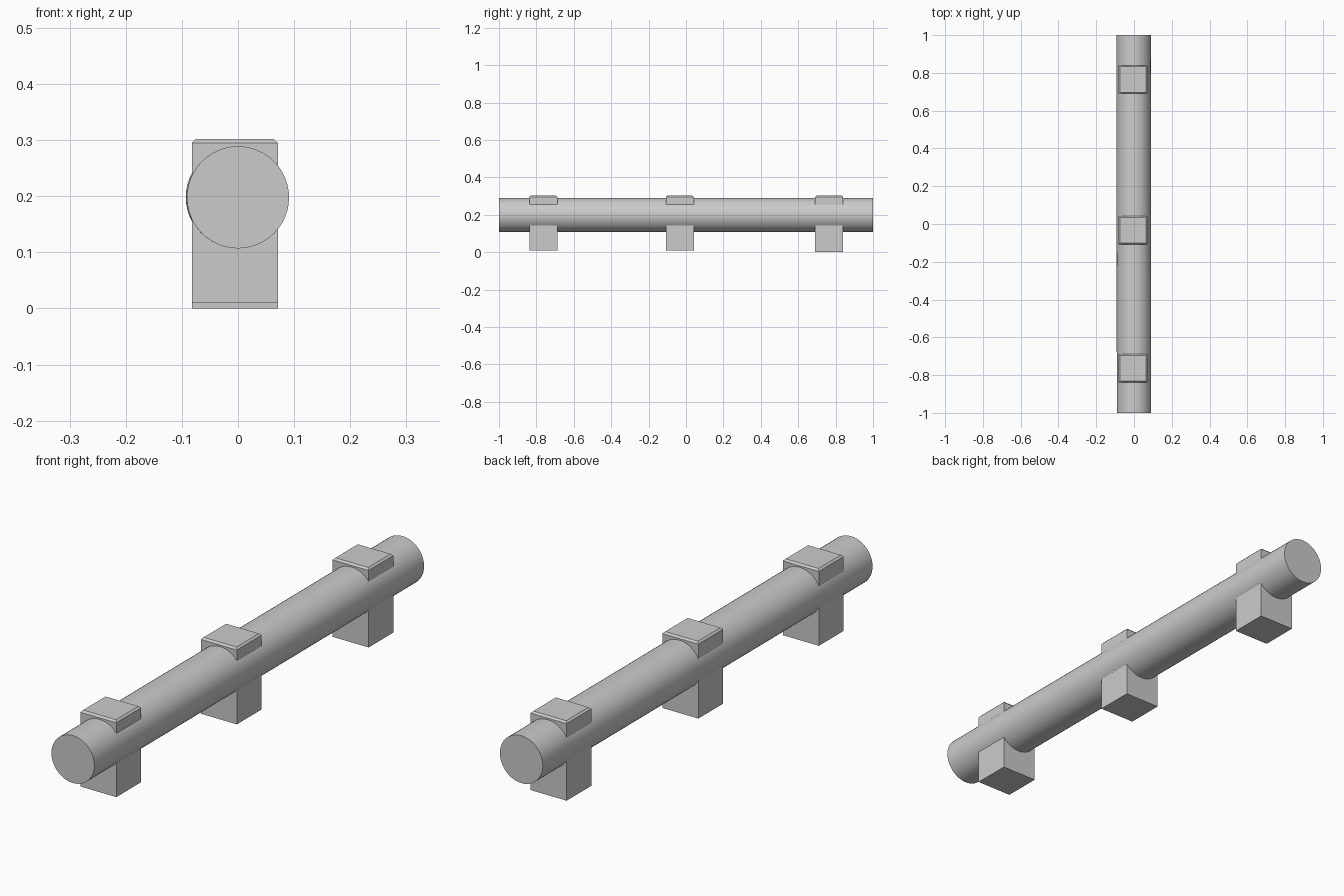
import bpy, bmesh
from mathutils import Matrix

if "Cube" in bpy.data.objects:
    bpy.data.objects.remove(bpy.data.objects["Cube"])


def make_object(name, bm):
    bmesh.ops.recalc_face_normals(bm, faces=bm.faces)
    mesh = bpy.data.meshes.new(name)
    bm.to_mesh(mesh)
    bm.free()
    ob = bpy.data.objects.new(name, mesh)
    bpy.context.collection.objects.link(ob)
    return ob


# Long round log lying along y, its back end drifting very slightly left
bm = bmesh.new()
bmesh.ops.create_cone(bm, cap_ends=True, segments=48, radius1=0.091,
                      radius2=0.091, depth=2.0,
                      matrix=Matrix.Translation((0, 0, 0.198)) @ Matrix.Rotation(1.5707963, 4, 'X'))
for v in bm.verts:
    if v.co.y > 0:
        v.co.x -= 0.002
make_object("log", bm)


# Square post with a chamfered top, pierced by the log
def post(name, y, z0, z1=0.302, x=-0.0055, width=0.153, depth=0.15):
    bm = bmesh.new()
    bmesh.ops.create_cube(bm, size=1.0,
                          matrix=Matrix.Translation((x, y, (z0 + z1) / 2))
                          @ Matrix.Diagonal((width, depth, z1 - z0, 1)))
    rim = [e for e in bm.edges if all(v.co.z > 0.2 for v in e.verts)]
    bmesh.ops.bevel(bm, geom=rim, offset=0.007, segments=1, affect='EDGES')
    make_object(name, bm)


for name, y, z0 in (("front_post", -0.763, 0.01),
                    ("middle_post", -0.033, 0.01),
                    ("back_post", 0.765, 0.0)):
    post(name, y, z0)
